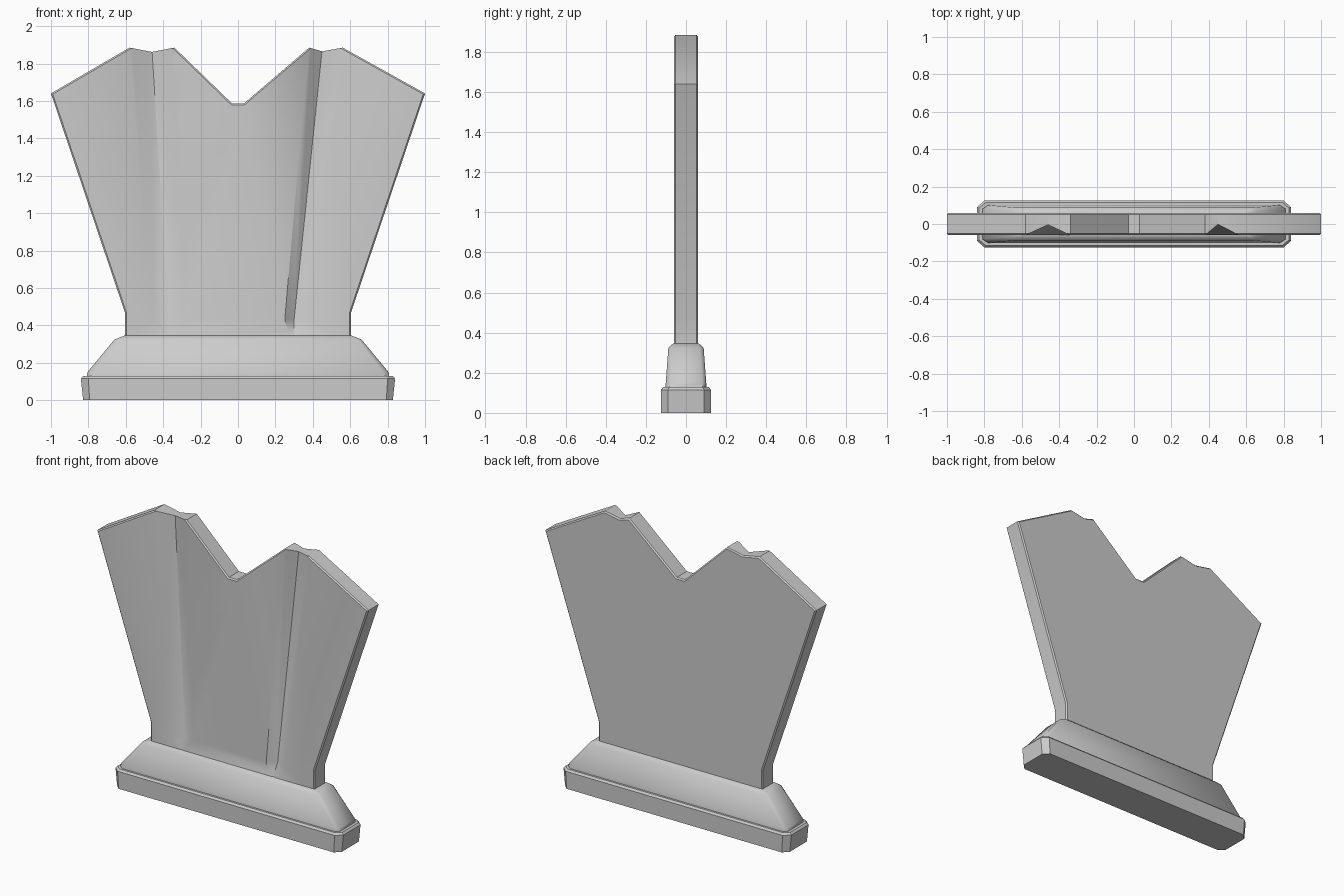
import bpy, bmesh, math
from mathutils import Vector

if "Cube" in bpy.data.objects:
    bpy.data.objects.remove(bpy.data.objects["Cube"])


def make_object(name, bm):
    bmesh.ops.recalc_face_normals(bm, faces=bm.faces)
    mesh = bpy.data.meshes.new(name)
    bm.to_mesh(mesh)
    bm.free()
    obj = bpy.data.objects.new(name, mesh)
    bpy.context.collection.objects.link(obj)
    return obj


def select(obj):
    bpy.ops.object.select_all(action='DESELECT')
    obj.select_set(True)
    bpy.context.view_layer.objects.active = obj


def smooth(obj, angle):
    select(obj)
    bpy.ops.object.shade_smooth_by_angle(angle=math.radians(angle))


def loft(name, rings):
    """Stack of corner-cut rectangles: half x, half y, cut x, cut y, height."""
    bm = bmesh.new()
    loops = []
    for hx, hy, cx, cy, z in rings:
        a, b = hx - cx, hy - cy
        pts = [(a, -hy), (hx, -b), (hx, b), (a, hy),
               (-a, hy), (-hx, b), (-hx, -b), (-a, -hy)]
        loops.append([bm.verts.new((x, y, z)) for x, y in pts])
    for lo, hi in zip(loops, loops[1:]):
        for i in range(8):
            j = (i + 1) % 8
            bm.faces.new((lo[i], lo[j], hi[j], hi[i]))
    bm.faces.new(loops[0])
    bm.faces.new(loops[-1])
    return make_object(name, bm)


def groove_cutter(top, bottom, depth_top, depth_bottom):
    """V-shaped wedge; top and bottom give left, apex and right x."""
    bm = bmesh.new()
    z0, z1 = 0.43, 1.875

    def section(xs, depth, z):
        apex = Vector((xs[1], -T + depth, z))
        bm.verts.new(apex)
        for x in (xs[0], xs[2]):
            edge = Vector((x, -T, z))
            bm.verts.new(edge + (edge - apex) * 0.5)

    s = (2.0 - z0) / (z1 - z0)
    above = [b + (t - b) * s for t, b in zip(top, bottom)]
    section(above, depth_bottom + (depth_top - depth_bottom) * s, 2.0)
    section(bottom, depth_bottom, z0)
    for x in bottom:                       # run-out at the foot of the groove
        bm.verts.new((x, -T - (0 if x == bottom[1] else 0.03), 0.335))
    bmesh.ops.convex_hull(bm, input=bm.verts)
    cutter = make_object("groove_cutter", bm)
    cutter.hide_render = True
    return cutter


# Base plinth
base = loft("base", [
    (0.828, 0.125, 0.035, 0.035, 0.0),
    (0.84, 0.125, 0.04, 0.035, 0.115),
    (0.828, 0.115, 0.035, 0.03, 0.128)])
smooth(base, 30)

# Sloped shoulder between plinth and panel
shoulder = loft("shoulder", [
    (0.81, 0.102, 0.03, 0.02, 0.12),
    (0.805, 0.101, 0.03, 0.02, 0.15),
    (0.66, 0.088, 0.02, 0.02, 0.325),
    (0.605, 0.064, 0.003, 0.003, 0.346)])
smooth(shoulder, 45)

# Upright notched panel with a thin chamfer around both faces
T = 0.06
outline = [(-0.605, 0.30), (-0.605, 0.47), (-1.0, 1.64), (-0.58, 1.885),
           (-0.46, 1.862), (-0.34, 1.885), (-0.03, 1.585), (0.03, 1.585),
           (0.38, 1.885), (0.45, 1.865), (0.56, 1.885), (1.0, 1.64),
           (0.605, 0.47), (0.605, 0.30)]
bm = bmesh.new()
front = bm.faces.new([bm.verts.new((x, -T, z)) for x, z in outline])
new = bmesh.ops.extrude_face_region(bm, geom=[front], use_keep_orig=True)["geom"]
bmesh.ops.translate(bm, vec=(0, 2 * T, 0),
                    verts=[g for g in new if isinstance(g, bmesh.types.BMVert)])
bmesh.ops.recalc_face_normals(bm, faces=bm.faces)
rim = [e for e in bm.edges if abs(e.verts[0].co.y - e.verts[1].co.y) < 0.01]
bmesh.ops.bevel(bm, geom=rim, offset=0.008, segments=1, affect='EDGES')
panel = make_object("panel", bm)

# Two tapering grooves in the front face
for spec in [((-0.58, -0.46, -0.34), (-0.45, -0.37, -0.29), 0.055, 0.03),
             ((0.38, 0.45, 0.56), (0.25, 0.30, 0.39), 0.058, 0.05)]:
    cutter = groove_cutter(*spec)
    mod = panel.modifiers.new("groove", 'BOOLEAN')
    mod.operation = 'DIFFERENCE'
    mod.solver = 'EXACT'
    mod.object = cutter
    select(panel)
    bpy.ops.object.modifier_apply(modifier=mod.name)
    bpy.data.objects.remove(cutter)
smooth(panel, 40)
